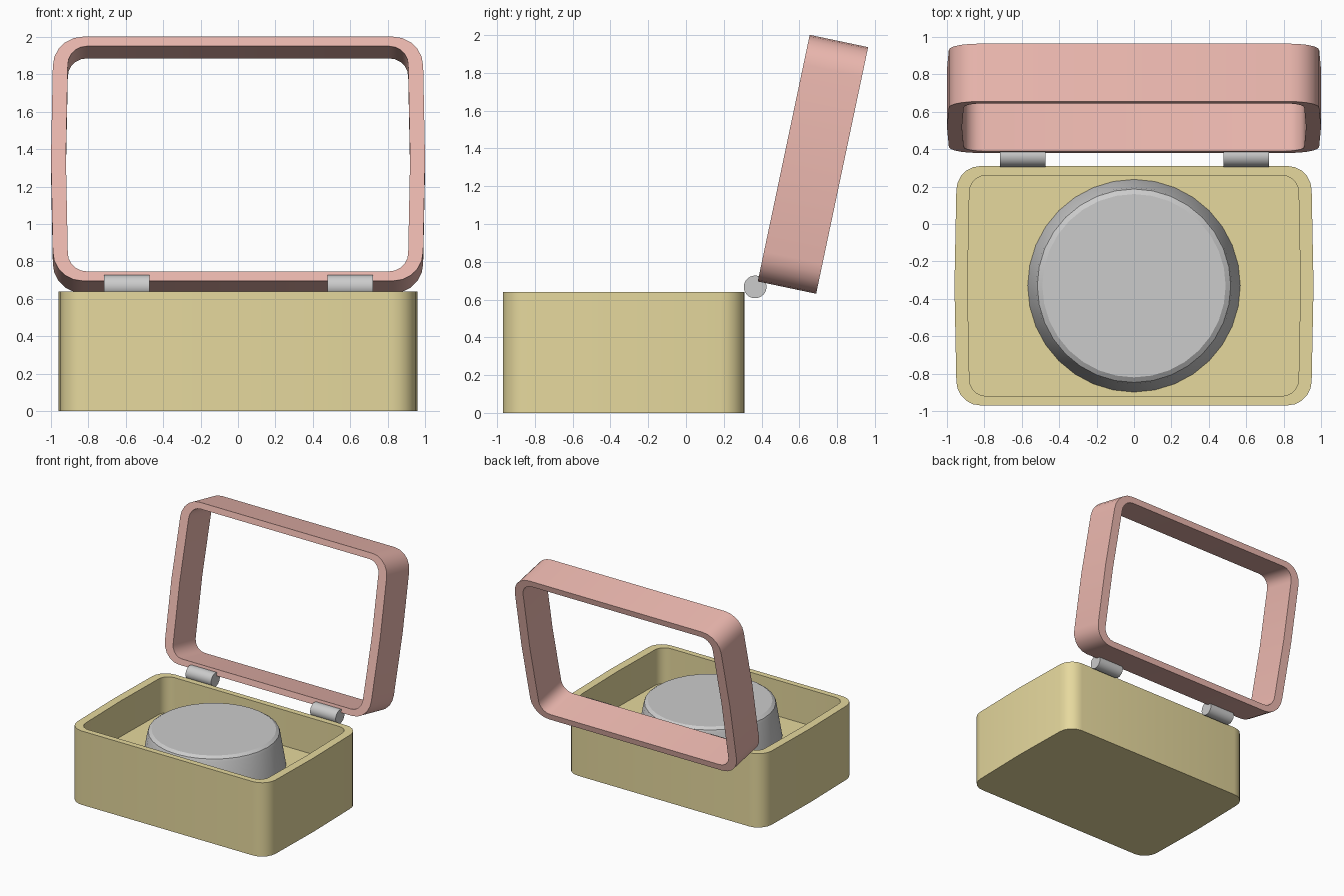
import bpy, bmesh
from math import sin, cos, pi, radians, atan2

if "Cube" in bpy.data.objects:
    bpy.data.objects.remove(bpy.data.objects["Cube"])

BULGE = 0.01


def paint(ob, name, rgb):
    mat = bpy.data.materials.new(name)
    mat.diffuse_color = (*rgb, 1)
    mat.use_nodes = True
    mat.node_tree.nodes["Principled BSDF"].inputs["Base Color"].default_value = mat.diffuse_color
    ob.data.materials.append(mat)


def rounded_rect(hx, hy, r, seg=5):
    """Counter-clockwise rounded rectangle, short sides bowed out slightly."""
    ends = hx - BULGE
    pts = []
    for k, (sx, sy) in enumerate([(1, 1), (-1, 1), (-1, -1), (1, -1)]):
        for i in range(seg + 1):
            a = (k + i / seg) * pi / 2
            pts.append((sx * (ends - r) + r * cos(a), sy * (hy - r) + r * sin(a)))
        if k in (1, 3):
            # the bowed middle of the short side
            pts.append((sx * hx, 0))
            if k == 1:
                # the left midpoint lies between the 2nd corner and the 3rd
                continue
    # the right midpoint closes the loop after the 4th corner
    return pts


def loft(name, sections, closed):
    """Skin a stack of rounded rectangles (hx, hy, radius, z)."""
    bm = bmesh.new()
    rings = []
    for hx, hy, r, z in sections:
        rings.append([bm.verts.new((x, y, z)) for x, y in rounded_rect(hx, hy, r)])
    pairs = list(zip(rings, rings[1:]))
    if closed:
        pairs.append((rings[-1], rings[0]))
    else:
        bm.faces.new(rings[0])
        bm.faces.new(rings[-1])
    for a, b in pairs:
        n = len(a)
        for i in range(n):
            j = (i + 1) % n
            bm.faces.new((a[i], a[j], b[j], b[i]))
    return finish(bm, name)


def finish(bm, name):
    bmesh.ops.recalc_face_normals(bm, faces=bm.faces)
    me = bpy.data.meshes.new(name)
    bm.to_mesh(me)
    bm.free()
    ob = bpy.data.objects.new(name, me)
    bpy.context.collection.objects.link(ob)
    bpy.ops.object.select_all(action='DESELECT')
    ob.select_set(True)
    bpy.context.view_layer.objects.active = ob
    bpy.ops.object.shade_smooth_by_angle(angle=radians(30))
    return ob


# Box: outer wall, rim, inner wall and raised floor
box = loft("box_base", [(0.96, 0.64, 0.13, 0), (0.96, 0.64, 0.13, 0.64),
                        (0.89, 0.59, 0.09, 0.64), (0.89, 0.59, 0.09, 0.33)], False)
box.location.y = -0.33
paint(box, "mustard", (0.79, 0.69, 0.34))

# Lid: open frame leaning back on the hinges
lid = loft("lid_frame", [(1.0, 0.667, 0.16, -0.158), (1.0, 0.667, 0.16, 0.158),
                         (0.92, 0.615, 0.10, 0.158), (0.92, 0.615, 0.10, -0.158)], True)
lid.location = (0, 0.672, 1.316)
lid.rotation_euler.x = atan2(1.305, 0.275)
paint(lid, "coral", (0.84, 0.48, 0.43))

# Round cushion: flared side with a bevelled top edge
bm = bmesh.new()
profile = [(0.57, 0.32), (0.525, 0.59), (0.517, 0.612), (0.49, 0.63)]
N = 32
rings = [[bm.verts.new((r * cos(2 * pi * i / N), r * sin(2 * pi * i / N), z))
          for i in range(N)] for r, z in profile]
for a, b in zip(rings, rings[1:]):
    for i in range(N):
        j = (i + 1) % N
        bm.faces.new((a[i], a[j], b[j], b[i]))
bm.faces.new(rings[0])
bm.faces.new(rings[-1])
finish(bm, "round_insert").location.y = -0.33

# Hinge barrels
for side, x in (("left", -0.595), ("right", 0.6)):
    bm = bmesh.new()
    bmesh.ops.create_cone(bm, cap_ends=True, segments=32, radius1=0.06,
                          radius2=0.06, depth=0.245)
    hinge = finish(bm, side + "_hinge")
    hinge.rotation_euler.y = pi / 2
    hinge.location = (x, 0.366, 0.667)
